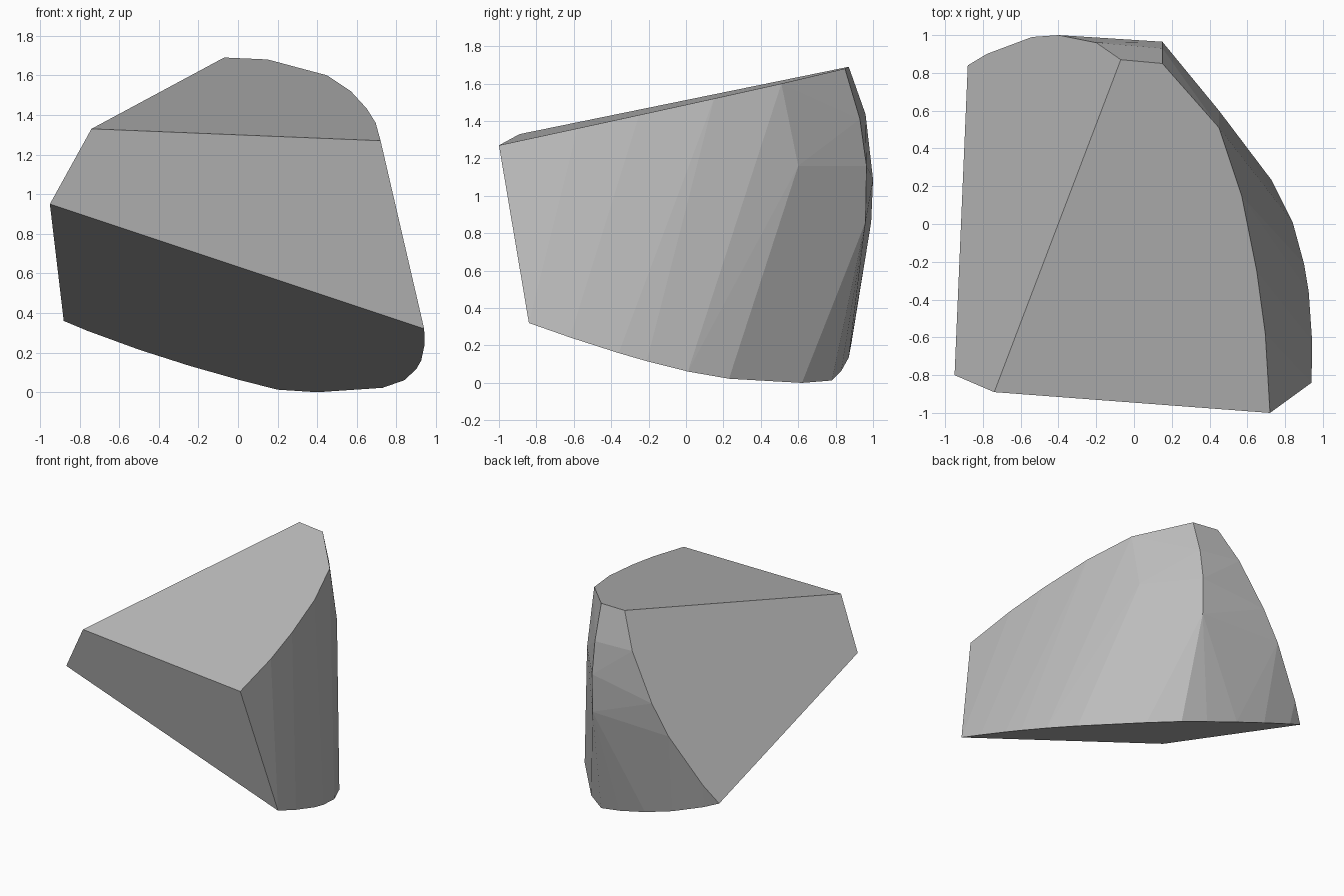
import bpy, bmesh, math
from mathutils import Vector

if "Cube" in bpy.data.objects:
    bpy.data.objects.remove(bpy.data.objects["Cube"])

# Corners shared by the four large cut faces
top_left = Vector((-0.74, -0.89, 1.34))
top_right = Vector((0.72, -1.00, 1.28))
low_left = Vector((-0.95, -0.80, 0.96))
low_right = Vector((0.94, -0.84, 0.33))
peak = Vector((-0.07, 0.87, 1.70))
back_left = Vector((-0.88, 0.84, 0.37))


def on_plane(a, b, c, points):
    """Lift (x, y) points onto the plane through a, b and c."""
    n = (b - a).cross(c - a)
    return [Vector((x, y, a.z - (n.x * (x - a.x) + n.y * (y - a.y)) / n.z))
            for x, y in points]


# Curved rims of the top, left and underside cuts
top_rim = on_plane(top_left, top_right, peak, [
    (0.15, 0.85), (0.45, 0.51), (0.57, 0.15), (0.65, -0.25), (0.695, -0.58)])
left_rim = on_plane(top_left, peak, back_left, [
    (-0.20, 0.96), (-0.40, 1.00), (-0.54, 0.99), (-0.78, 0.90)])
under_rim = on_plane(low_left, low_right, back_left, [
    (-0.76, 0.867), (-0.50, 0.885), (-0.25, 0.87), (0.0, 0.83), (0.20, 0.78),
    (0.40, 0.62), (0.73, 0.23), (0.84, 0.01), (0.90, -0.21), (0.925, -0.36),
    (0.943, -0.62)])

# Ridge and shoulder on the rounded back
back_ridge = [Vector(p) for p in (
    (0.15, 0.93, 1.42), (0.15, 0.965, 1.17), (0.15, 0.96, 0.87), (0.45, 0.60, 1.17))]

# Wrap the rims into one solid chunk
bm = bmesh.new()
for p in [top_left, top_right, low_left, low_right, peak, back_left,
          *top_rim, *left_rim, *under_rim, *back_ridge]:
    bm.verts.new(p)
hull = bmesh.ops.convex_hull(bm, input=bm.verts)
loose = [v for v in bm.verts if not v.link_faces]
bmesh.ops.delete(bm, geom=loose, context='VERTS')
bmesh.ops.dissolve_limit(bm, angle_limit=math.radians(1.5),
                         verts=bm.verts, edges=bm.edges)
bmesh.ops.recalc_face_normals(bm, faces=bm.faces)

# Stand it on the ground
low = min(v.co.z for v in bm.verts)
bmesh.ops.translate(bm, vec=(0, 0, -low), verts=bm.verts)

mesh = bpy.data.meshes.new("rock_chunk")
bm.to_mesh(mesh)
bm.free()
chunk = bpy.data.objects.new("rock_chunk", mesh)
bpy.context.collection.objects.link(chunk)

grey = bpy.data.materials.new("stone_grey")
grey.diffuse_color = (0.5, 0.5, 0.5, 1)
grey.use_nodes = True
grey.node_tree.nodes["Principled BSDF"].inputs["Base Color"].default_value = grey.diffuse_color
mesh.materials.append(grey)
